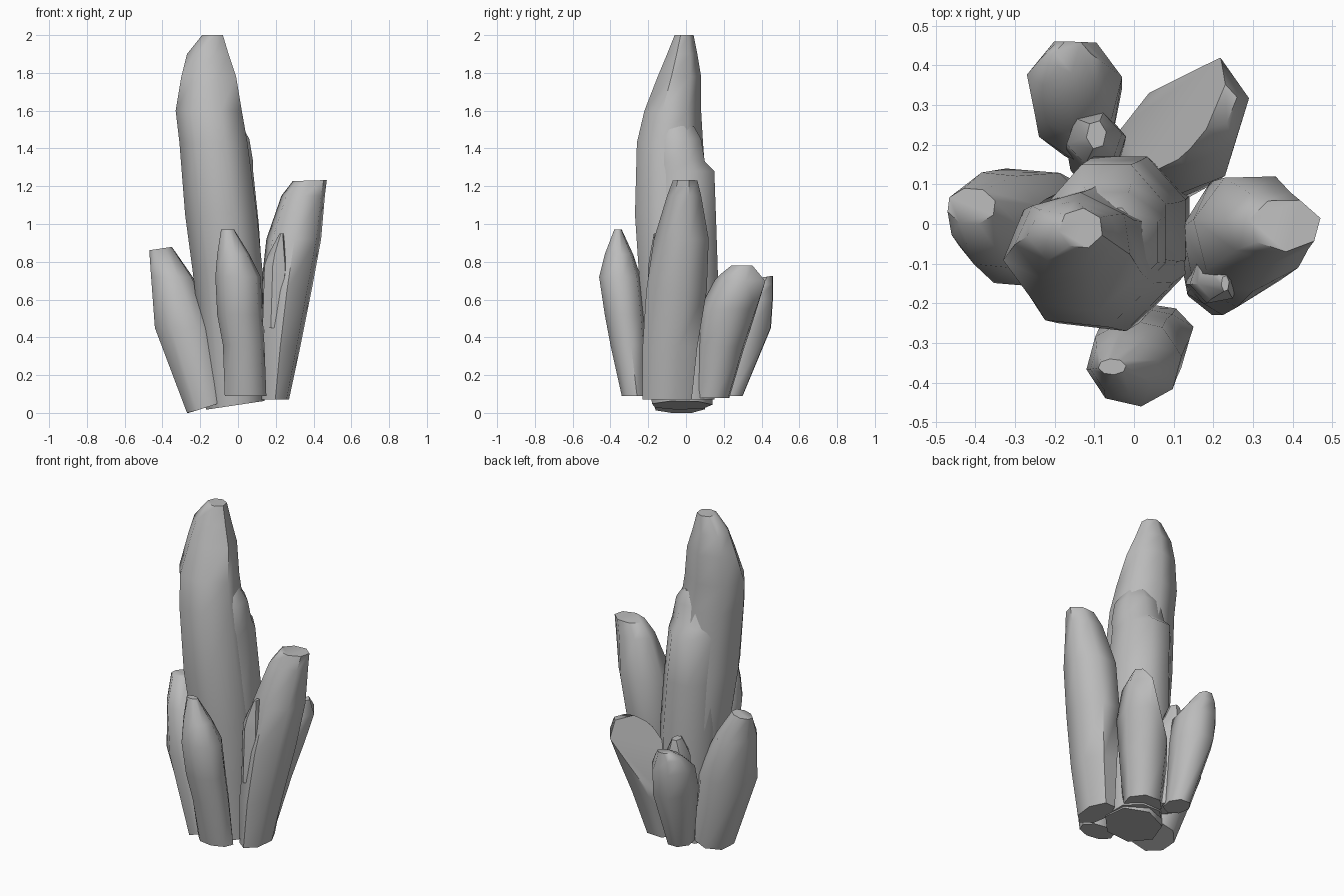
import bpy, bmesh, math

if "Cube" in bpy.data.objects:
    bpy.data.objects.remove(bpy.data.objects["Cube"], do_unlink=True)

stone = bpy.data.materials.new("grey crystal")
stone.use_nodes = True
GREY = (0.5, 0.5, 0.5, 1)
stone.diffuse_color = GREY
stone.node_tree.nodes["Principled BSDF"].inputs["Base Color"].default_value = GREY


def outline(sides, turn):
    """Unit polygon stretched so that it fills the square from 0 to 1."""
    angles = [turn + math.tau * i / sides for i in range(sides)]
    xs, ys = [math.cos(a) for a in angles], [math.sin(a) for a in angles]
    fit = lambda v, vs: (v - min(vs)) / (max(vs) - min(vs))
    return [(fit(x, xs), fit(y, ys)) for x, y in zip(xs, ys)]


def crystal(name, rings, sides=8, turn=0.2, tip=(0, 0), base=(0, 0), cleave=None):
    """Loft rings of (z, left, right, front, back) in hundredths.
    tip and base give the slope of the end caps along x and y.
    cleave is a (point, normal) plane that slices off the top."""
    bm = bmesh.new()
    loops = []
    for i, ring in enumerate(rings):
        z, x0, x1, y0, y1 = [v / 100 for v in ring]
        sx, sy = base if i == 0 else tip if i == len(rings) - 1 else (0, 0)
        loop = []
        for u, v in outline(sides, turn):
            dx, dy = (u - 0.5) * (x1 - x0), (v - 0.5) * (y1 - y0)
            loop.append(bm.verts.new(((x0 + x1) / 2 + dx, (y0 + y1) / 2 + dy,
                                      max(0, z + sx * dx + sy * dy))))
        loops.append(loop)
    for low, high in zip(loops, loops[1:]):
        for i in range(sides):
            j = (i + 1) % sides
            bm.faces.new((low[i], low[j], high[j], high[i]))
    bm.faces.new(loops[0][::-1])
    bm.faces.new(loops[-1])
    if cleave:
        bmesh.ops.bisect_plane(bm, geom=bm.verts[:] + bm.edges[:] + bm.faces[:],
                               plane_co=cleave[0], plane_no=cleave[1], clear_outer=True)
        bmesh.ops.holes_fill(bm, edges=[e for e in bm.edges if e.is_boundary])
    bmesh.ops.recalc_face_normals(bm, faces=bm.faces)
    mesh = bpy.data.meshes.new(name)
    bm.to_mesh(mesh)
    bm.free()
    mesh.materials.append(stone)
    obj = bpy.data.objects.new(name, mesh)
    bpy.context.collection.objects.link(obj)
    bpy.ops.object.select_all(action="DESELECT")
    bpy.context.view_layer.objects.active = obj
    obj.select_set(True)
    bpy.ops.object.shade_smooth_by_angle(angle=math.radians(56))


# Tall central spire and the broad worn shoulder fused to its back
crystal("main_spire", [
    (4, -17, 14, -18, 14), (40, -20, 13, -22, 13), (75, -24, 13, -25, 14),
    (105, -28, 10, -27, 12), (143, -31, 5, -26, 9), (160, -33, 2, -22, 8),
    (178, -30, -1, -15, 8), (190, -27, -5, -10, 6), (200, -19, -8, -6, 4)],
    sides=7, turn=math.pi * 0.75, base=(0.15, 0))
crystal("back_shoulder", [
    (7, -14, 14, -12, 15), (70, -20, 13, -20, 17), (100, -21, 11, -20, 16),
    (128, -22, 8, -19, 15), (133, -22, 8, -18, 10), (145, -19, 6, -17, 8),
    (152, -15, 2, -14, 4)], turn=math.pi / 8)

# Leaning crystals on either side
crystal("right_crystal", [
    (3, -27, -6, -17, 10), (45, -44, -10, -16, 14),
    (72, -46, -24, -11, 13), (87, -47, -35, 0, 9)],
    turn=0.3, tip=(0.15, 0), base=(0.33, 0))
crystal("left_crystal", [
    (7, 12, 27, -23, 3), (35, 11, 33, -23, 6), (65, 12, 39, -21, 11),
    (92, 15, 44, -17, 12), (115, 23, 46, -10, 8), (123, 29, 47, -7, 6)],
    sides=7, turn=0.25, tip=(0.03, 0))
crystal("left_side_shard", [
    (45, 13, 26, -20, -8), (78, 14, 27, -20, -8),
    (84, 16, 26, -19, -9), (95, 22, 24, -17, -13)], sides=6)

# Front crystal
crystal("front_crystal", [
    (9, -7, 15, -34, -20), (36, -8, 14, -40, -21), (52, -11, 13, -43, -22),
    (72, -12, 12, -46, -24), (84, -11, 6, -43, -28), (97, -9, -2, -38, -34)],
    turn=0.15)

# Back crystals: one cleaved by a steep facet, one with a smaller companion
crystal("back_left_crystal", [
    (8, -6, 16, 3, 23), (35, -5, 22, 5, 31), (55, -4, 27, 7, 38),
    (70, 0, 29, 15, 43), (78, 6, 26, 23, 38)], sides=7, turn=1.05,
    cleave=((0.04, 0.31, 0.43), (-2.03, 0.86, 1)))
crystal("back_right_crystal", [
    (9, -19, -5, 14, 30), (45, -26, -3, 16, 45), (60, -27, -3, 22, 46),
    (68, -24, -8, 32, 46), (72, -20, -11, 38, 46)], sides=7, turn=0.2, tip=(0, 0.15))
crystal("back_right_companion", [
    (10, -16, -3, 8, 22), (50, -17, -2, 13, 28), (62, -17, -3, 15, 28),
    (71, -12, -7, 19, 26)], sides=6)
